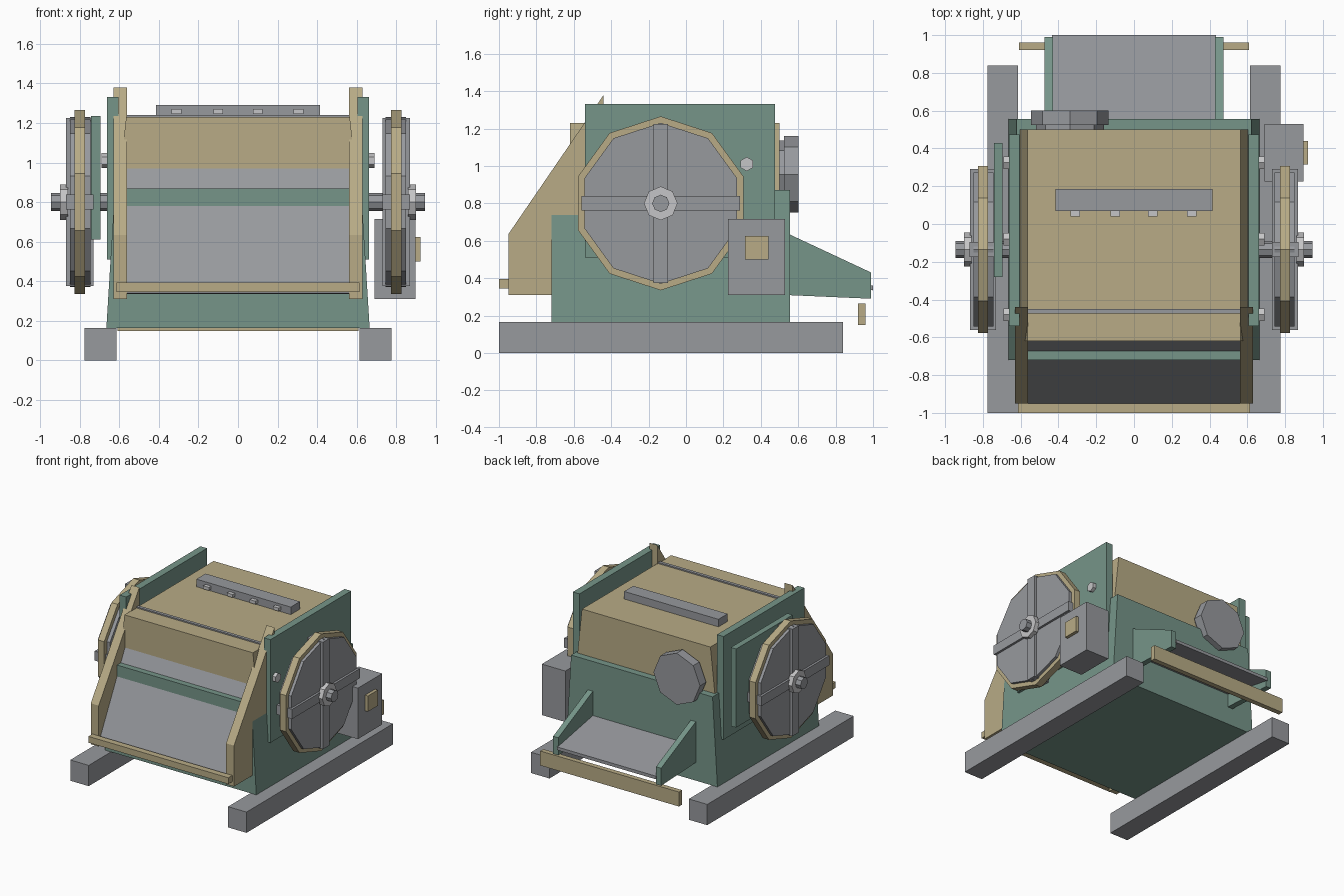
import bpy, math

cube = bpy.data.objects.get("Cube")
if cube:
    bpy.data.objects.remove(cube, do_unlink=True)


def material(name, rgb):
    m = bpy.data.materials.new(name)
    m.use_nodes = True
    colour = (*rgb, 1)
    m.diffuse_color = colour
    m.node_tree.nodes["Principled BSDF"].inputs["Base Color"].default_value = colour
    return m


GREEN = material("machine green", (0.18, 0.30, 0.25))
TAN = material("sand yellow", (0.48, 0.41, 0.24))
GREY = material("steel grey", (0.31, 0.32, 0.34))
LIGHT = material("bright metal", (0.56, 0.56, 0.57))


def make(name, verts, faces, mat):
    mesh = bpy.data.meshes.new(name)
    mesh.from_pydata(verts, [], faces)
    mesh.materials.append(mat)
    obj = bpy.data.objects.new(name, mesh)
    bpy.context.collection.objects.link(obj)
    # consistent outward normals
    import bmesh
    bm = bmesh.new()
    bm.from_mesh(mesh)
    bmesh.ops.recalc_face_normals(bm, faces=bm.faces)
    bm.to_mesh(mesh)
    bm.free()
    return obj


def prism(name, profile, a, b, mat, axis="x"):
    """Extrude a (y, z) profile along x, or an (x, z) profile along y."""
    n = len(profile)
    place = (lambda t, p: (t, p[0], p[1])) if axis == "x" else (lambda t, p: (p[0], t, p[1]))
    verts = [place(t, p) for t in (a, b) for p in profile]
    faces = [tuple(range(n)), tuple(range(n, 2 * n))]
    faces += [(i, (i + 1) % n, n + (i + 1) % n, n + i) for i in range(n)]
    return make(name, verts, faces, mat)


def box(name, x, y, z, mat):
    return prism(name, [(y[0], z[0]), (y[1], z[0]), (y[1], z[1]), (y[0], z[1])], x[0], x[1], mat)


def ngon(u, v, r, sides):
    """Regular polygon with a corner at the top."""
    return [(u + r * math.sin(i * math.tau / sides), v + r * math.cos(i * math.tau / sides))
            for i in range(sides)]


def tapered(name, low, high, y, z, mat):
    """Trapezoid section in x-z, run along y."""
    return prism(name, [(-low, z[0]), (low, z[0]), (high, z[1]), (-high, z[1])], y[0], y[1], mat, "y")


# Main housing and hood
tapered("housing", 0.665, 0.622, (-0.72, 0.555), (0.165, 0.87), GREEN)
tapered("hood", 0.605, 0.565, (-0.62, 0.50), (0.86, 1.23), TAN)
box("hood_hinge", (-0.56, 0.56), (-0.475, -0.45), (1.2, 1.24), GREY)
box("hood_handle", (-0.415, 0.415), (0.07, 0.185), (1.22, 1.29), GREY)
for x in (-0.31, -0.10, 0.10, 0.305):
    box("handle_stud", (x - 0.025, x + 0.025), (0.04, 0.07), (1.245, 1.27), LIGHT)

# Feed chute and its front bar
prism("feed_chute", [(-0.95, 0.34), (-0.61, 0.99), (-0.59, 0.98), (-0.93, 0.335)], -0.565, 0.565, GREY)
box("front_bar", (-0.615, 0.615), (-1.0, -0.95), (0.345, 0.395), TAN)

# Discharge tray at the back and its bar
prism("discharge_tray", [(0.53, 0.445), (1.0, 0.36), (1.0, 0.335), (0.53, 0.42)], -0.435, 0.435, GREY)
box("rear_bar", (-0.61, 0.61), (0.92, 0.96), (0.15, 0.265), TAN)

# Octagonal motor on the back
prism("motor_flange", ngon(-0.34, 0.955, 0.18, 8), 0.48, 0.53, GREY, "y")
prism("motor", ngon(-0.34, 0.955, 0.205, 8), 0.525, 0.602, GREY, "y")

# Parts repeated on both sides
WY, WZ = -0.135, 0.80
for side, s in (("left", 1), ("right", -1)):
    box(f"{side}_skid", (s * 0.613, s * 0.775), (-1.0, 0.84), (0, 0.165), GREY)
    box(f"{side}_side_panel", (s * 0.605, s * 0.663), (-0.54, 0.475), (0.51, 1.33), GREEN)
    prism(f"{side}_chute_cheek", [(-0.95, 0.31), (-0.95, 0.635), (-0.44, 1.38), (-0.44, 0.31)],
          s * 0.56, s * 0.63, TAN)
    prism(f"{side}_tray_cheek", [(0.53, 0.645), (0.99, 0.43), (0.99, 0.29), (0.53, 0.31)],
          s * 0.43, s * 0.475, GREEN)
    for y in (-0.48, -0.08, 0.325):
        prism(f"{side}_panel_bolt", ngon(y, 1.01, 0.038, 6), s * 0.655, s * 0.69, LIGHT)

    # Flywheel: rim, disc, crossed spokes, hub and shaft
    prism(f"{side}_wheel_rim", ngon(WY, WZ, 0.465, 10), s * 0.773, s * 0.827, TAN)
    prism(f"{side}_wheel_disc", ngon(WY, WZ, 0.43, 10), s * 0.745, s * 0.85, GREY)
    box(f"{side}_spoke_upright", (s * 0.73, s * 0.87), (WY - 0.04, WY + 0.04), (WZ - 0.425, WZ + 0.425), GREY)
    box(f"{side}_spoke_level", (s * 0.73, s * 0.868), (WY - 0.425, WY + 0.425), (WZ - 0.038, WZ + 0.038), GREY)
    prism(f"{side}_hub", ngon(WY, WZ, 0.09, 8), s * 0.86, s * 0.90, LIGHT)
    prism(f"{side}_shaft", ngon(WY, WZ, 0.046, 8), s * 0.60, s * 0.945, GREY)

# Drive box on the left, belt guard on the right
box("drive_box", (0.69, 0.897), (0.225, 0.53), (0.31, 0.715), GREY)
box("drive_box_cover", (0.89, 0.922), (0.315, 0.44), (0.5, 0.625), TAN)
box("belt_guard", (-0.742, -0.695), (-0.28, 0.43), (0.61, 1.235), GREEN)
